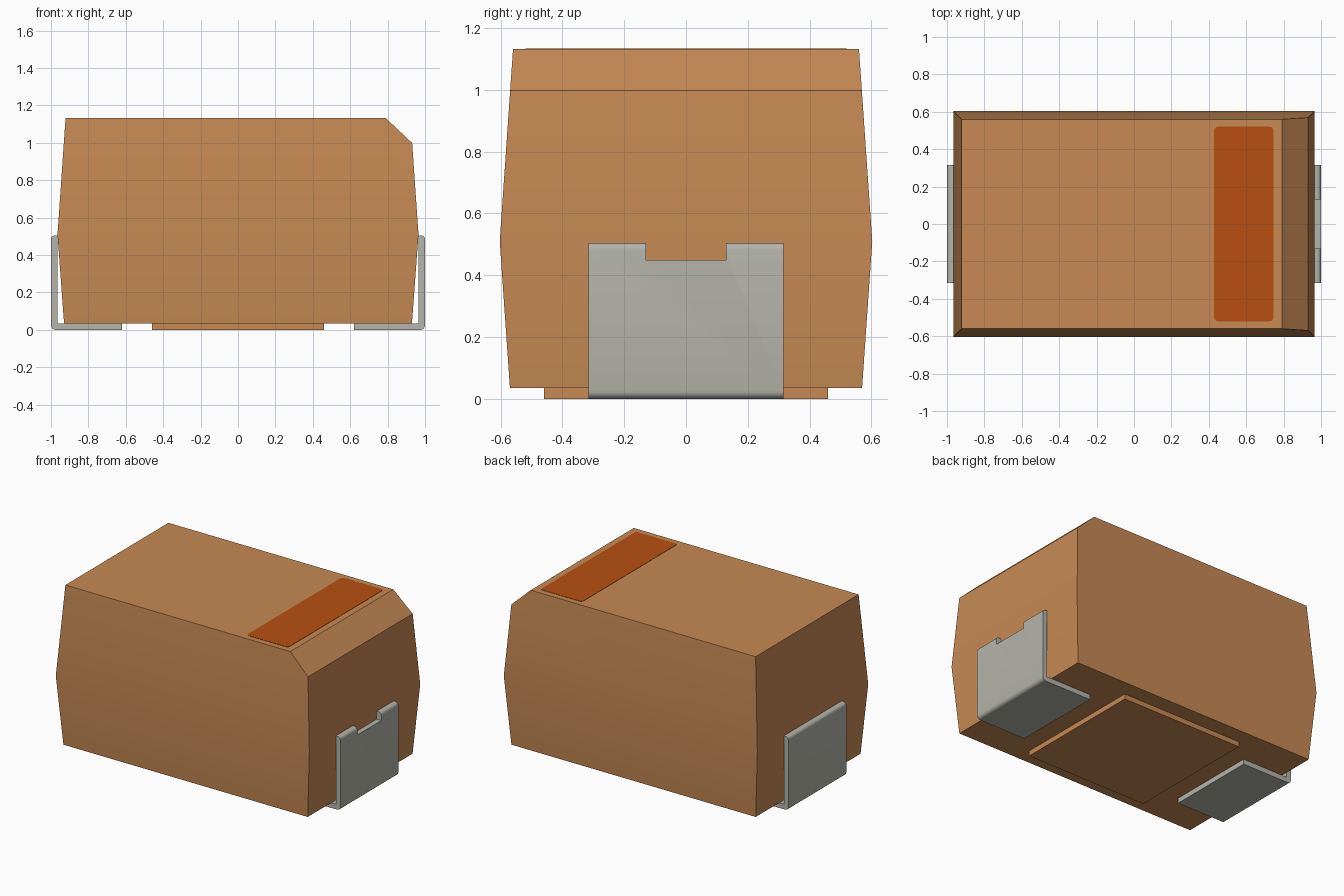
import bpy, bmesh, math
from mathutils import Vector

if "Cube" in bpy.data.objects:
    bpy.data.objects.remove(bpy.data.objects["Cube"], do_unlink=True)


def material(name, rgb):
    m = bpy.data.materials.new(name)
    m.use_nodes = True
    m.diffuse_color = (*rgb, 1)
    bsdf = m.node_tree.nodes["Principled BSDF"]
    bsdf.inputs["Base Color"].default_value = (*rgb, 1)
    bsdf.inputs["Roughness"].default_value = 0.6
    return m


TAN = material("tan resin", (0.57, 0.255, 0.088))
ORANGE = material("burnt orange", (0.48, 0.08, 0.005))
METAL = material("tinned metal", (0.46, 0.46, 0.405))


def finish(bm, name, mat):
    bmesh.ops.recalc_face_normals(bm, faces=bm.faces)
    mesh = bpy.data.meshes.new(name)
    bm.to_mesh(mesh)
    bm.free()
    mesh.materials.append(mat)
    ob = bpy.data.objects.new(name, mesh)
    bpy.context.collection.objects.link(ob)
    return ob


def smooth(ob):
    bpy.ops.object.select_all(action='DESELECT')
    ob.select_set(True)
    bpy.context.view_layer.objects.active = ob
    bpy.ops.object.shade_smooth_by_angle(angle=math.radians(30))


def prism(name, points, along, mat):
    """Extrude a closed outline of 3D points along a vector."""
    bm = bmesh.new()
    face = bm.faces.new([bm.verts.new(p) for p in points])
    ext = bmesh.ops.extrude_face_region(bm, geom=[face])
    bmesh.ops.translate(bm, vec=along, verts=[
        v for v in ext["geom"] if isinstance(v, bmesh.types.BMVert)])
    return finish(bm, name, mat)


def arc(cx, cy, r, start, steps=5):
    """Quarter circle, counter-clockwise from the start angle in degrees."""
    return [(cx + r * math.cos(a), cy + r * math.sin(a)) for a in
            (math.radians(start + 90 * i / steps) for i in range(steps + 1))]


def rounded_rect(x0, x1, y0, y1, r):
    return (arc(x1 - r, y1 - r, r, 0) + arc(x0 + r, y1 - r, r, 90)
            + arc(x0 + r, y0 + r, r, 180) + arc(x1 - r, y0 + r, r, 270))


# Moulded body: three stacked rectangles, widest at mid height
BASE, TOP = 0.035, 1.132
bm = bmesh.new()
rings = []
for z, hx, hy in ((BASE, 0.93, 0.57), (0.51, 0.965, 0.603), (TOP, 0.922, 0.56)):
    rings.append([bm.verts.new((sx * hx, sy * hy, z))
                  for sx, sy in ((-1, -1), (1, -1), (1, 1), (-1, 1))])
for low, high in zip(rings, rings[1:]):
    for i in range(4):
        j = (i + 1) % 4
        bm.faces.new((low[i], low[j], high[j], high[i]))
bm.faces.new(rings[0][::-1])
bm.faces.new(rings[-1])
# Slanted cut on the marked end
cut = bmesh.ops.bisect_plane(
    bm, geom=bm.verts[:] + bm.edges[:] + bm.faces[:], clear_outer=True,
    plane_co=Vector((0.79, 0, TOP)), plane_no=Vector((TOP - 1.0, 0, 0.14)))
bmesh.ops.holes_fill(bm, edges=[e for e in bm.edges if e.is_boundary])
smooth(finish(bm, "body", TAN))

# Standoff pad underneath
prism("underside_pad", [(x * 0.46, y * 0.46, 0) for x, y in
                        ((-1, -1), (1, -1), (1, 1), (-1, 1))],
      (0, 0, BASE), TAN)

# Polarity band printed on top
prism("polarity_band",
      [(x, y, TOP) for x, y in rounded_rect(0.428, 0.745, -0.52, 0.52, 0.02)],
      (0, 0, 0.002), ORANGE)

# Folded L-shaped terminals
HALF, HEIGHT, T = 0.315, 0.505, 0.035
outline = ([(0.62, 0.0)] + arc(1 - 0.025, 0.025, 0.025, 270)
           + arc(1 - 0.022, HEIGHT - 0.022, 0.022, 0)
           + [(1 - T, HEIGHT), (1 - T, T), (0.62, T)])
terminals = {}
for name, side in (("left_terminal", 1), ("right_terminal", -1)):
    terminals[name] = prism(name, [(side * x, -HALF, z) for x, z in outline],
                            (0, 2 * HALF, 0), METAL)

# Notch in the upper edge of the marked-end terminal
cutter = prism("notch_cutter", [(x, -0.13, z) for x, z in
                                ((0.9, 0.45), (1.1, 0.45), (1.1, 0.6), (0.9, 0.6))],
               (0, 0.26, 0), METAL)
cutter.hide_render = True
left = terminals["left_terminal"]
mod = left.modifiers.new("notch", 'BOOLEAN')
mod.operation = 'DIFFERENCE'
mod.solver = 'EXACT'
mod.object = cutter
bpy.context.view_layer.objects.active = left
bpy.ops.object.modifier_apply(modifier=mod.name)
bpy.data.objects.remove(cutter, do_unlink=True)

for ob in terminals.values():
    smooth(ob)
